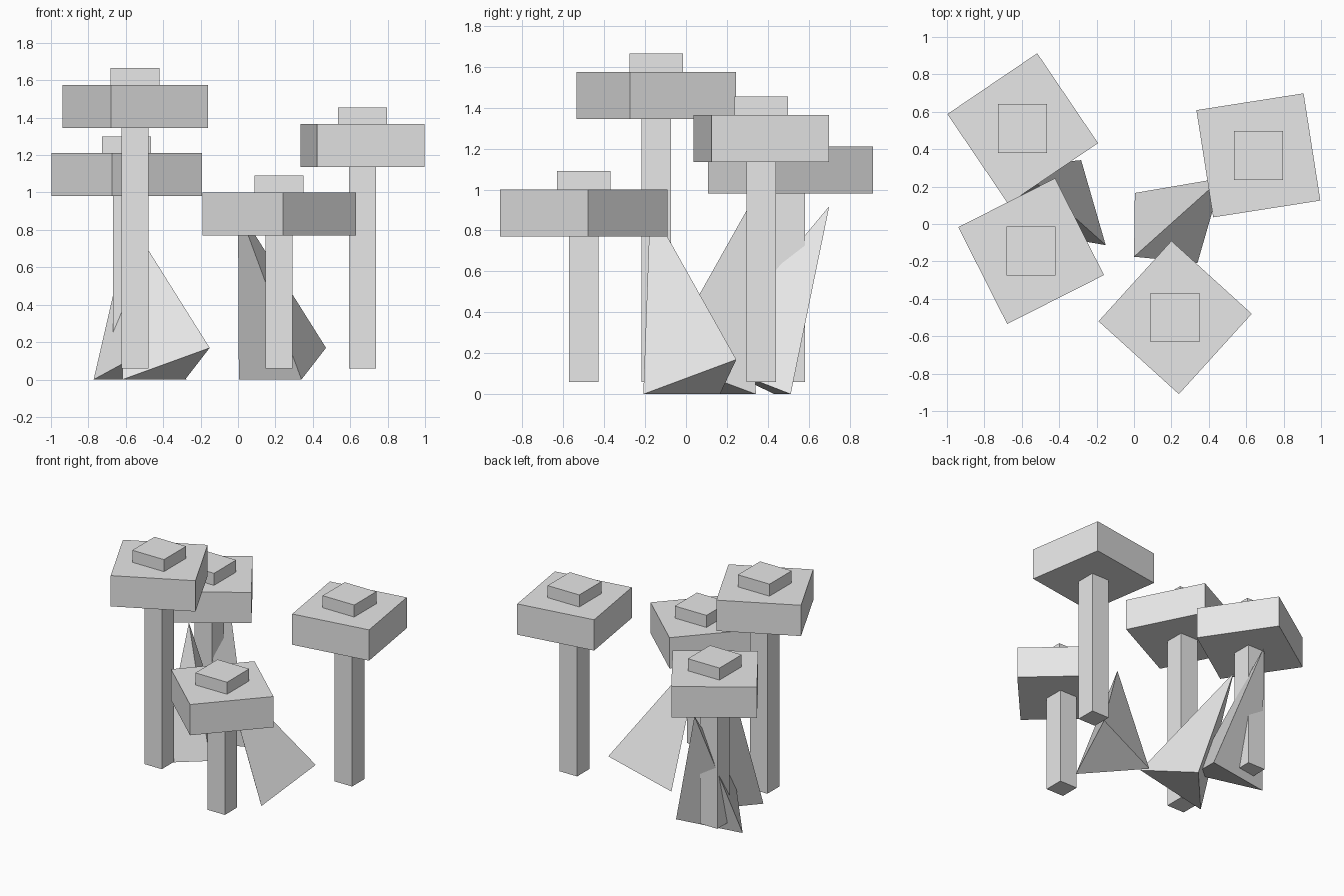
import bpy, bmesh
from math import radians, cos, sin, tau
from mathutils import Matrix, Vector

default = bpy.data.objects.get("Cube")
if default:
    bpy.data.objects.remove(default, do_unlink=True)

# Single plain grey
grey = bpy.data.materials.new("plain_grey")
grey.use_nodes = True
grey.diffuse_color = (0.8, 0.8, 0.8, 1)
grey.node_tree.nodes["Principled BSDF"].inputs["Base Color"].default_value = (0.8, 0.8, 0.8, 1)


def finish(name, bm):
    bmesh.ops.recalc_face_normals(bm, faces=bm.faces[:])
    mesh = bpy.data.meshes.new(name)
    bm.to_mesh(mesh)
    bm.free()
    mesh.materials.append(grey)
    obj = bpy.data.objects.new(name, mesh)
    bpy.context.collection.objects.link(obj)
    return obj


def block(name, x, y, bottom, top, width, turn=0):
    """Square block standing between two heights."""
    bm = bmesh.new()
    bmesh.ops.create_cube(bm, size=1)
    size = Matrix.Diagonal((width, width, top - bottom, 1))
    bm.transform(Matrix.Rotation(radians(turn), 4, "Z") @ size)
    finish(name, bm).location = (x, y, (bottom + top) / 2)


def spike(name, x, y, heading, radius=0.29, height=0.936, tilt=-22.9):
    """Leaning three-sided pyramid placed by its tip."""
    bm = bmesh.new()
    tip = bm.verts.new((0, 0, 0))
    base = [bm.verts.new((radius * cos(i * tau / 3), radius * sin(i * tau / 3), -height))
            for i in range(3)]
    bm.faces.new(base)
    for i in range(3):
        bm.faces.new((tip, base[i], base[i - 1]))
    bm.transform(Matrix.Rotation(radians(heading), 4, "Z")
                 @ Matrix.Rotation(radians(tilt), 4, "Y"))
    lowest = min(v.co.z for v in bm.verts)
    finish(name, bm).location = (x, y, -lowest)


# Blocky trees: x, y, underside of crown, crown turn
trees = {
    "back_right": (-0.595, 0.51, 0.98, 34.1),
    "front_right": (-0.55, -0.145, 1.345, 26.8),
    "front_left": (0.22, -0.50, 0.77, 47.8),
    "back_left": (0.665, 0.367, 1.135, 8.9),
}
for place, (x, y, z, turn) in trees.items():
    block(place + "_trunk", x, y, 0.06, z, 0.144)
    block(place + "_crown", x, y, z, z + 0.23, 0.58, turn)
    block(place + "_crown_top", x, y, z + 0.23, z + 0.32, 0.262)

# Leaning spikes between the trees
spike("left_spike", 0, -0.175, 41.8)
spike("right_spike", -0.622, 0.308, -41.8)
spike("back_right_spike", -0.56, 0.70, -81)
